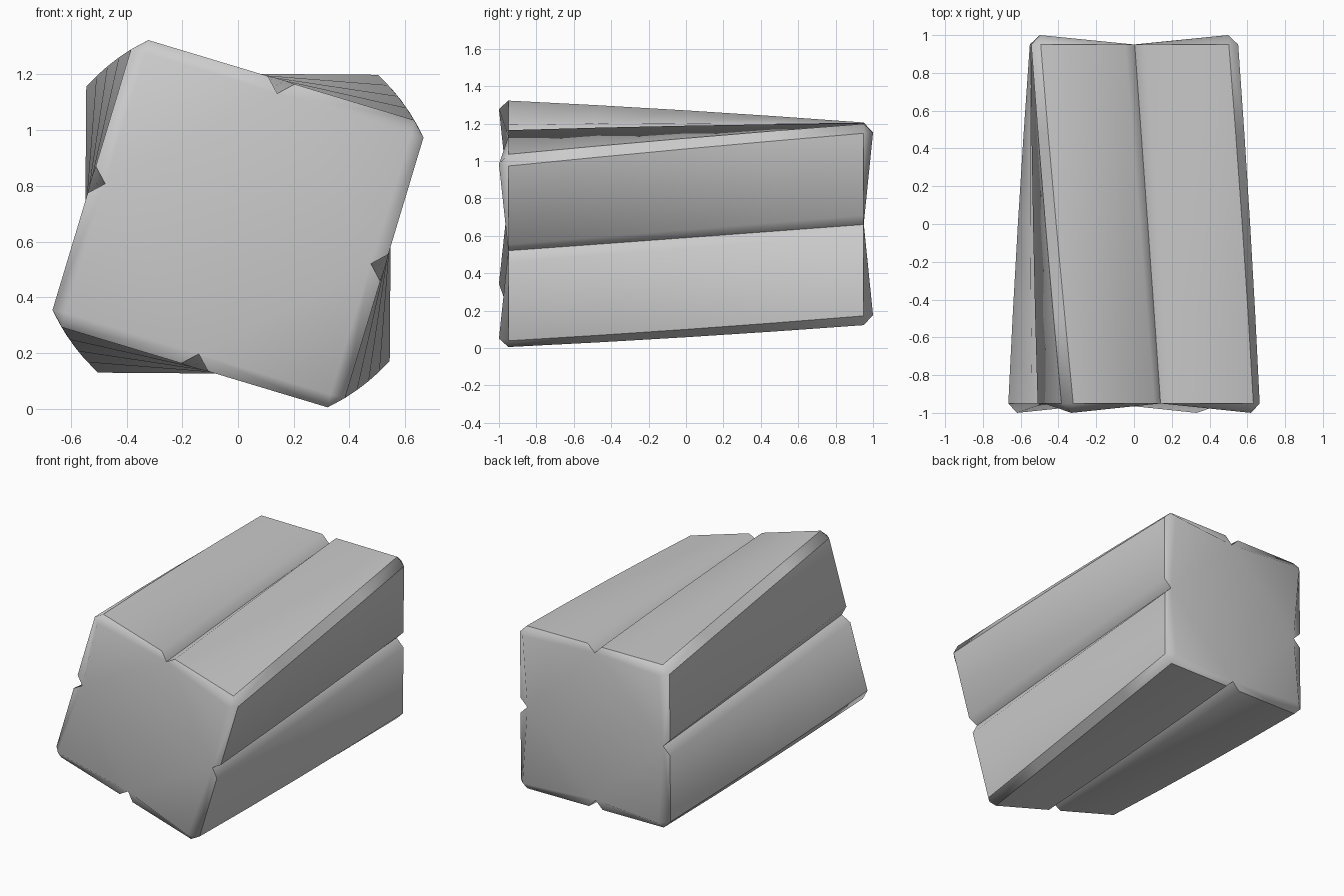
import bpy, bmesh, math

if "Cube" in bpy.data.objects:
    bpy.data.objects.remove(bpy.data.objects["Cube"])

W, D, B = 0.548, 0.538, 0.05      # half width, half height, bevel size
TWIST, CZ = 0.3, 0.664            # total twist (radians), axis height

bm = bmesh.new()


def place(u, v, y):
    # twist grows linearly from the back (y=1) to the front (y=-1)
    a = -TWIST * (1 - y) / 2
    return bm.verts.new((u * math.cos(a) - v * math.sin(a), y,
                         CZ + u * math.sin(a) + v * math.cos(a)))


# Cross-section: bevelled square with a V groove in the middle of each side
half = [(W - B, 0), (W, B), (W, D - B), (W - B, D), (B, D),
        (0, D - B), (-B, D), (B - W, D), (-W, D - B), (-W, B)]
section = half + [(-u, -v) for u, v in half]
N = len(section)

# Twisted walls in four segments
levels = [-0.95, -0.475, 0, 0.475, 0.95]
rings = [[place(u, v, y) for u, v in section] for y in levels]
for r0, r1 in zip(rings, rings[1:]):
    for i in range(N):
        j = (i + 1) % N
        bm.faces.new((r0[i], r0[j], r1[j], r1[i]))

# End caps: corners stand proud, grooves pinch the edge midpoints inward
for ring, y in ((rings[0], -1), (rings[-1], 1)):
    mids = [ring[i] for i in (0, 5, 10, 15)]
    bm.faces.new(mids)
    for q, (sx, sz) in enumerate(((1, 1), (-1, 1), (-1, -1), (1, -1))):
        tip = place(sx * (W - B), sz * (D - B), y)
        p = [ring[(q * 5 + i) % N] for i in range(6)]
        bm.faces.new((p[0], tip, p[5]))
        bm.faces.new((p[0], p[1], p[2], tip))
        bm.faces.new((p[2], p[3], tip))
        bm.faces.new((p[3], p[4], p[5], tip))

bmesh.ops.recalc_face_normals(bm, faces=bm.faces)
mesh = bpy.data.meshes.new("twisted_block")
bm.to_mesh(mesh)
bm.free()
block = bpy.data.objects.new("twisted_block", mesh)
bpy.context.collection.objects.link(block)
bpy.context.view_layer.objects.active = block
block.select_set(True)
bpy.ops.object.shade_smooth_by_angle(angle=math.radians(45))
